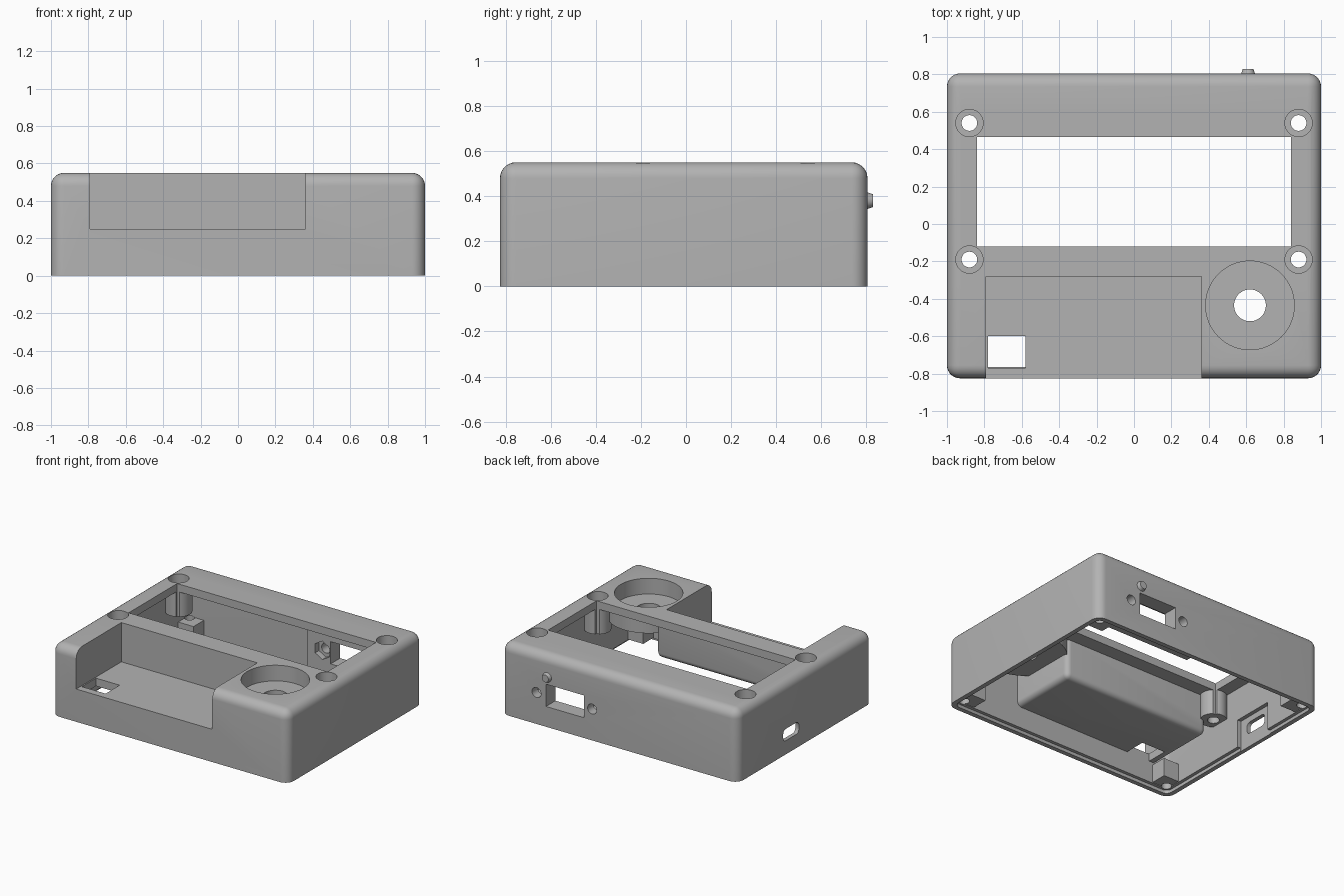
import bpy
import math

if "Cube" in bpy.data.objects:
    bpy.data.objects.remove(bpy.data.objects["Cube"], do_unlink=True)

grey = bpy.data.materials.new("plain_grey")
grey.use_nodes = True
colour = (0.45, 0.45, 0.45, 1)
grey.diffuse_color = colour
grey.node_tree.nodes["Principled BSDF"].inputs["Base Color"].default_value = colour


def apply(obj, mod):
    bpy.context.view_layer.objects.active = obj
    bpy.ops.object.modifier_apply(modifier=mod.name)


def bevel(obj, width, segments, pick):
    """Round only the edges whose end points satisfy pick(a, b)."""
    me = obj.data
    attr = me.attributes.new("bevel_weight_edge", "FLOAT", "EDGE")
    for e in me.edges:
        a, b = (me.vertices[i].co for i in e.vertices)
        attr.data[e.index].value = 1.0 if pick(a, b) else 0.0
    mod = obj.modifiers.new("round", "BEVEL")
    mod.limit_method = "WEIGHT"
    mod.width = width
    mod.segments = segments
    apply(obj, mod)


def box(name, x, y, z):
    bpy.ops.mesh.primitive_cube_add(size=1)
    o = bpy.context.object
    o.name = name
    for v in o.data.vertices:
        v.co = [r[0] if c < 0 else r[1] for c, r in zip(v.co, (x, y, z))]
    o.data.materials.append(grey)
    return o


def rod(name, r, x, y, z, sides=48):
    """Upright rod: z is a range. If y is a range instead, it lies along y."""
    along_y = isinstance(y, tuple)
    lo, hi = y if along_y else z
    mid = (lo + hi) / 2
    bpy.ops.mesh.primitive_cylinder_add(
        vertices=sides, radius=r, depth=hi - lo,
        location=(x, mid, z) if along_y else (x, y, mid),
        rotation=(math.pi / 2 if along_y else 0, 0, 0))
    o = bpy.context.object
    o.name = name
    o.data.materials.append(grey)
    return o


def combine(tool, operation):
    mod = case.modifiers.new("combine", "BOOLEAN")
    mod.operation = operation
    mod.solver = "EXACT"
    mod.object = tool
    apply(case, mod)
    bpy.data.objects.remove(tool, do_unlink=True)


def add(tool):
    combine(tool, "UNION")


def cut(tool):
    combine(tool, "DIFFERENCE")


def upright(a, b):
    return abs(a.z - b.z) > 0.01


# Outer case, rounded everywhere except at the open bottom
case = box("case", (-1, 1), (-0.825, 0.805), (0, 0.55))
bevel(case, 0.07, 7, lambda a, b: max(a.z, b.z) > 0.3)

# Hollow inside and the wider step for a lid
hollow = box("hollow", (-0.94, 0.94), (-0.765, 0.745), (-0.1, 0.49))
bevel(hollow, 0.03, 4, upright)
cut(hollow)
lid_step = box("lid_step", (-0.965, 0.965), (-0.79, 0.77), (-0.1, 0.025))
bevel(lid_step, 0.045, 5, upright)
cut(lid_step)

# Tray body, dial cup and connector backing
tray = box("tray", (-0.845, 0.415), (-0.79, -0.23), (0.19, 0.52))
bevel(tray, 0.04, 5, lambda a, b: min(a.z, b.z) < 0.3 and max(a.y, b.y) > -0.3)
add(tray)
add(rod("dial_cup", 0.29, 0.62, -0.435, (0.375, 0.52), 64))
add(box("connector_backing", (0.1, 0.83), (0.69, 0.775), (0.03, 0.42)))

# Screen posts and lid corner posts
screen_posts = [(s * 0.88, y) for s in (-1, 1) for y in (0.54, -0.19)]
corner_posts = [(s * 0.915, y) for s in (-1, 1) for y in (0.72, -0.74)]
for x, y in screen_posts:
    add(rod("screen_post", 0.095, x, y, (0.3, 0.52)))
for x, y in corner_posts:
    sx, sy = math.copysign(1, x), math.copysign(1, y)
    xs = sorted((sx * 0.81, sx * 0.97))
    ys = sorted((y - sy * 0.1, y + sy * 0.04))
    add(box("corner_post", xs, ys, (0.03, 0.17)))

# Screen window, open tray and its floor slot
cut(box("window", (-0.84, 0.84), (-0.12, 0.465), (0.2, 0.7)))
cut(box("tray_space", (-0.79, 0.36), (-1, -0.28), (0.25, 0.7)))
cut(box("tray_slot", (-0.78, -0.58), (-0.77, -0.6), (0.172, 0.3)))

# Dial recess and shaft hole
cut(rod("dial_recess", 0.237, 0.62, -0.435, (0.43, 0.7), 64))
cut(rod("dial_shaft", 0.085, 0.62, -0.435, (0.3, 0.5)))

# Screw holes in the posts
for x, y in screen_posts:
    cut(rod("counterbore", 0.073, x, y, (0.43, 0.7)))
    cut(rod("screw_hole", 0.042, x, y, (0.2, 0.5), 32))
for x, y in corner_posts:
    cut(rod("corner_hole", 0.035, x, y, (0, 0.175), 32))

# Rear connector opening with its two screws and nut pockets
cut(box("connector_opening", (0.3, 0.62), (0.6, 0.9), (0.155, 0.325)))
for x in (0.23, 0.70):
    cut(rod("connector_screw", 0.038, x, (0.6, 0.9), 0.24, 32))
    cut(rod("nut_pocket", 0.07, x, (0.6, 0.735), 0.24, 6))

# Side cable port with the thinned wall behind it
cut(box("port_recess", (-0.97, -0.9), (0.0, 0.32), (-0.1, 0.24)))
port = box("cable_port", (-1.1, -0.9), (0.065, 0.255), (0.105, 0.195))
bevel(port, 0.03, 3, lambda a, b: abs(a.x - b.x) > 0.01)
cut(port)

# Small tapered light on the back
bpy.ops.mesh.primitive_cone_add(vertices=32, radius1=0.042, radius2=0.028,
                                depth=0.04, location=(0.61, 0.81, 0.38),
                                rotation=(-math.pi / 2, 0, 0))
light = bpy.context.object
light.name = "status_light"
light.data.materials.append(grey)

# Smooth shading with crisp edges
for o in (case, light):
    bpy.ops.object.select_all(action="DESELECT")
    o.select_set(True)
    bpy.context.view_layer.objects.active = o
    bpy.ops.object.shade_smooth_by_angle(angle=math.radians(30))
